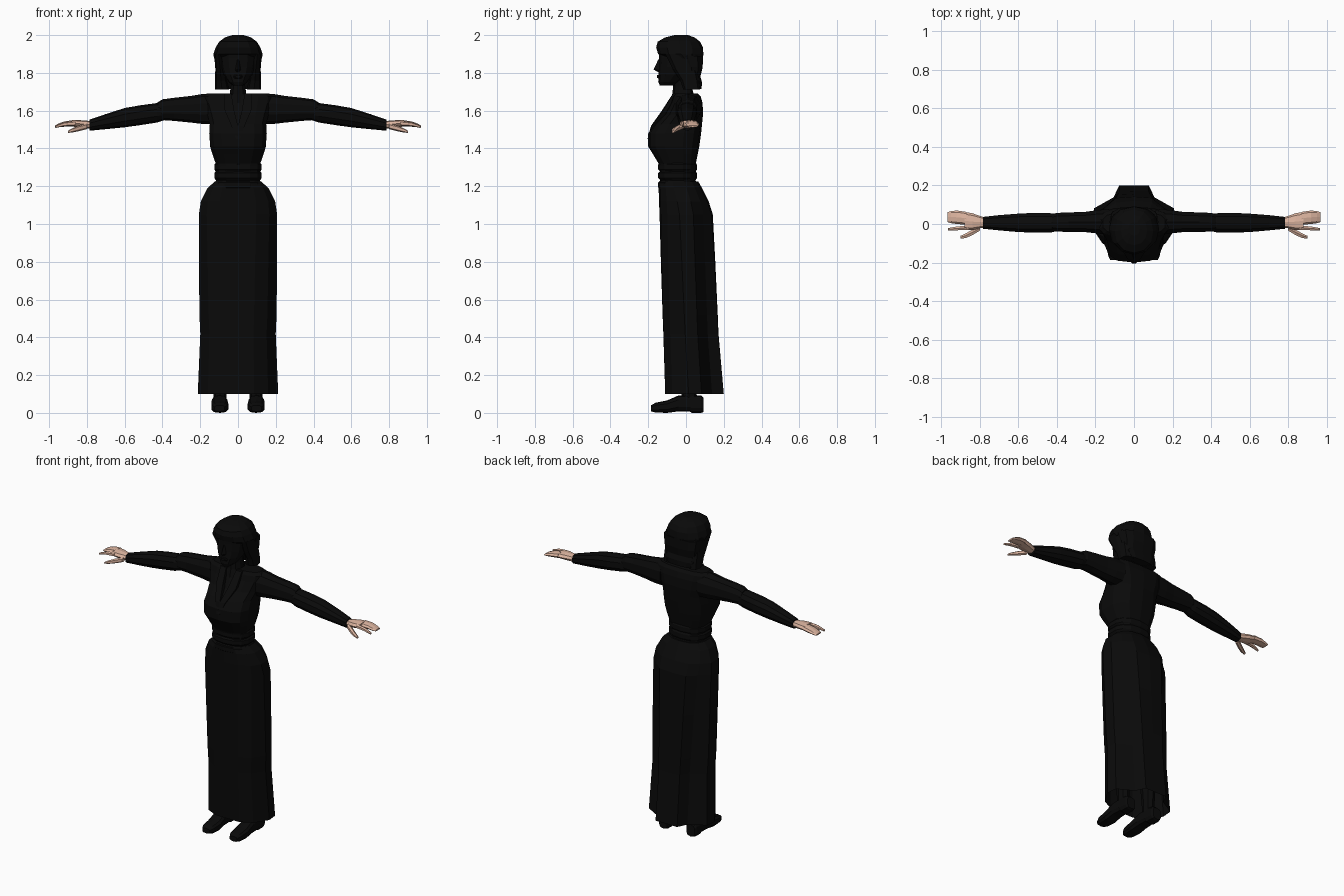
import bpy, bmesh, math
from mathutils import Vector


def material(name, rgb):
    m = bpy.data.materials.new(name)
    m.diffuse_color = (*rgb, 1)
    return m


BLACK = material("black cloth", (0.003, 0.003, 0.003))
SKIN = material("skin", (0.72, 0.46, 0.35))


def loft(name, rings, mat=BLACK, mirror=False, caps=(True, True)):
    """Skin a list of equal-length point rings, optionally mirrored in x."""
    bm = bmesh.new()
    vs = [[bm.verts.new(p) for p in r] for r in rings]
    n = len(rings[0])
    for a, b in zip(vs, vs[1:]):
        for i in range(n):
            j = (i + 1) % n
            bm.faces.new((a[i], a[j], b[j], b[i]))
    if caps[0]:
        bm.faces.new(vs[0][::-1])
    if caps[1]:
        bm.faces.new(vs[-1])
    bmesh.ops.recalc_face_normals(bm, faces=bm.faces)
    me = bpy.data.meshes.new(name)
    bm.to_mesh(me)
    bm.free()
    me.materials.append(mat)
    ob = bpy.data.objects.new(name, me)
    bpy.context.collection.objects.link(ob)
    if mirror:
        ob.modifiers.new("Mirror", 'MIRROR').use_mirror_merge = False
    return ob


def oval(n, p=2.0):
    """Unit superellipse; larger p is boxier. Starts at the -v side."""
    out = []
    for i in range(n):
        a = 2 * math.pi * i / n - math.pi / 2
        c, s = math.cos(a), math.sin(a)
        out.append((math.copysign(abs(c) ** (2 / p), c), math.copysign(abs(s) ** (2 / p), s)))
    return out


def level(z, w, yf, yb, n=14, p=2.4, cx=0.0):
    """Horizontal ring between y = yf and y = yb."""
    return [(cx + w * c, (yf + yb) / 2 + (yb - yf) / 2 * s, z) for c, s in oval(n, p)]


def across(x, y0, y1, z0, z1, n=10, p=2.3):
    """Ring facing x."""
    return [(x, (y0 + y1) / 2 + (y1 - y0) / 2 * c, (z0 + z1) / 2 + (z1 - z0) / 2 * s)
            for c, s in oval(n, p)]


def along(y, x0, x1, z0, z1, n=10, p=3.0):
    """Ring facing y."""
    return [((x0 + x1) / 2 + (x1 - x0) / 2 * c, y, (z0 + z1) / 2 + (z1 - z0) / 2 * s)
            for c, s in oval(n, p)]


# Skirt: oval at the hips, turning into a pleated plan with a narrow train
half = [(0, 0), (.4, 0), (.75, .12), (1, .4), (.97, .62), (.5, .8), (.36, 1), (0, 1)]
plan = half + [(-x, y) for x, y in half[-2:0:-1]]


def skirt_ring(z, w, yf, yb, k):
    o = level(z, w, yf, yb)
    return [Vector(a).lerp((w * x, yf + (yb - yf) * t, z), k) for a, (x, t) in zip(o, plan)]


loft("skirt", [skirt_ring(*r) for r in [
    (.10, .213, -.11, .20, 1), (.42, .20, -.12, .172, .9), (.52, .205, -.124, .168, .85),
    (.80, .208, -.133, .155, .65), (1.05, .21, -.14, .142, .4), (1.12, .20, -.143, .12, .2),
    (1.19, .165, -.145, .085, 0), (1.225, .125, -.143, .065, 0)]], caps=(False, True))

# Waistband: three stacked folds
for i, z in enumerate((1.205, 1.255, 1.30)):
    loft(f"waist_fold_{i + 1}", [
        level(z - .025, .118, -.135, .05), level(z - .012, .128, -.147, .058),
        level(z + .014, .128, -.147, .058), level(z + .026, .118, -.135, .05)])

# Bodice
loft("bodice", [level(*r, p=2.9) for r in [
    (1.22, .116, -.13, .048), (1.32, .120, -.145, .052), (1.37, .138, -.175, .062),
    (1.41, .150, -.20, .07), (1.48, .155, -.20, .08), (1.53, .152, -.165, .085),
    (1.58, .165, -.115, .09), (1.64, .185, -.082, .088), (1.675, .188, -.07, .078),
    (1.692, .165, -.055, .062)]])

# Lapels: thin strips running from collar to bust point
loft("lapel", [
    [(.035, -.07, 1.69), (.075, -.07, 1.69), (.075, -.05, 1.69), (.035, -.05, 1.69)],
    [(.02, -.128, 1.60), (.07, -.122, 1.60), (.07, -.09, 1.60), (.02, -.09, 1.60)],
    [(.0, -.185, 1.52), (.035, -.18, 1.52), (.035, -.14, 1.52), (.0, -.14, 1.52)],
    [(.0, -.204, 1.45), (.01, -.204, 1.45), (.01, -.18, 1.45), (.0, -.18, 1.45)]], mirror=True)

# Sleeves, with a step at the elbow
loft("upper_sleeve", [across(*r) for r in [
    (.13, -.06, .08, 1.53, 1.692), (.19, -.052, .075, 1.53, 1.688),
    (.25, -.045, .066, 1.537, 1.678), (.34, -.043, .062, 1.546, 1.668),
    (.40, -.042, .06, 1.55, 1.66), (.425, -.035, .052, 1.556, 1.645)]], mirror=True)
loft("lower_sleeve", [across(*r) for r in [
    (.39, -.036, .052, 1.55, 1.638), (.43, -.046, .058, 1.537, 1.64),
    (.52, -.047, .06, 1.523, 1.628), (.60, -.044, .056, 1.512, 1.614),
    (.70, -.035, .048, 1.502, 1.582), (.785, -.026, .038, 1.494, 1.553)]], mirror=True)

# Hands: palm running into grouped fingers, a separate forefinger and a thumb
loft("palm", [across(*r, n=8) for r in [
    (.765, -.017, .03, 1.505, 1.542), (.80, -.022, .042, 1.507, 1.547),
    (.84, -.032, .056, 1.512, 1.55), (.88, -.030, .063, 1.516, 1.55)]], SKIN, True)
loft("grouped_fingers", [across(*r, n=8) for r in [
    (.87, -.004, .063, 1.517, 1.55), (.92, .0, .07, 1.515, 1.543),
    (.95, .004, .067, 1.512, 1.532), (.968, .01, .062, 1.512, 1.522)]], SKIN, True)
loft("forefinger", [across(*r, n=6) for r in [
    (.86, -.032, -.006, 1.52, 1.546), (.92, -.034, -.012, 1.517, 1.539),
    (.965, -.034, -.02, 1.509, 1.521)]], SKIN, True)
loft("thumb", [across(*r, n=6) for r in [
    (.80, -.036, -.006, 1.502, 1.532), (.84, -.06, -.028, 1.492, 1.522),
    (.875, -.075, -.048, 1.485, 1.508), (.90, -.076, -.06, 1.482, 1.494)]], SKIN, True)

# Neck and face
loft("neck", [level(*r, n=10, p=2) for r in [
    (1.64, .075, -.085, .06), (1.69, .046, -.072, .04), (1.73, .04, -.068, .03),
    (1.82, .04, -.08, .03)]])
loft("face", [level(*r, n=12, p=2.2) for r in [
    (1.732, .026, -.138, -.06), (1.752, .05, -.147, -.03), (1.79, .075, -.146, .02),
    (1.83, .088, -.143, .04), (1.88, .095, -.142, .05), (1.93, .092, -.145, .05)]])
loft("nose", [
    [(-.008, -.135, 1.87), (.008, -.135, 1.87), (0, -.147, 1.87)],
    [(-.016, -.138, 1.815), (.016, -.138, 1.815), (0, -.172, 1.818)],
    [(-.01, -.138, 1.805), (.01, -.138, 1.805), (0, -.15, 1.805)]])
loft("lips", [along(-.14, -.025, .025, 1.768, 1.792, 8), along(-.153, -.014, .014, 1.773, 1.788, 8)])

# Hair: crown, bob behind the face and side locks
loft("hair_crown", [level(*r, n=12, p=2.2) for r in [
    (1.875, .127, -.10, .09), (1.90, .13, -.148, .092), (1.935, .118, -.158, .09),
    (1.965, .10, -.15, .075), (1.988, .068, -.11, .045), (2.0, .03, -.06, .01)]])
loft("hair_bob", [level(*r, n=12, p=2.8) for r in [
    (1.715, .085, .03, .082), (1.75, .108, .01, .085), (1.78, .112, -.01, .076),
    (1.83, .12, -.03, .088), (1.89, .127, -.07, .091)]])
loft("side_lock", [level(z, w, f, b, 8, 2.4, cx) for z, w, f, b, cx in [
    (1.712, .038, -.015, .075, .085), (1.76, .032, -.03, .07, .09),
    (1.82, .026, -.07, .06, .094), (1.90, .022, -.11, .05, .103)]], mirror=True)

# Legs and shoes
loft("leg", [level(z, w, f, b, 8, 2, .095) for z, w, f, b in [
    (.05, .036, -.025, .06), (.12, .034, -.025, .055), (.45, .055, -.05, .07)]], mirror=True)
loft("shoe", [along(*r) for r in [
    (-.186, .07, .125, .008, .04), (-.16, .056, .137, .002, .054),
    (-.10, .05, .142, 0, .066), (-.04, .055, .14, .008, .092),
    (.02, .058, .136, .008, .095), (.03, .058, .136, 0, .095),
    (.08, .06, .134, 0, .092), (.093, .068, .127, .004, .08)]], mirror=True)
